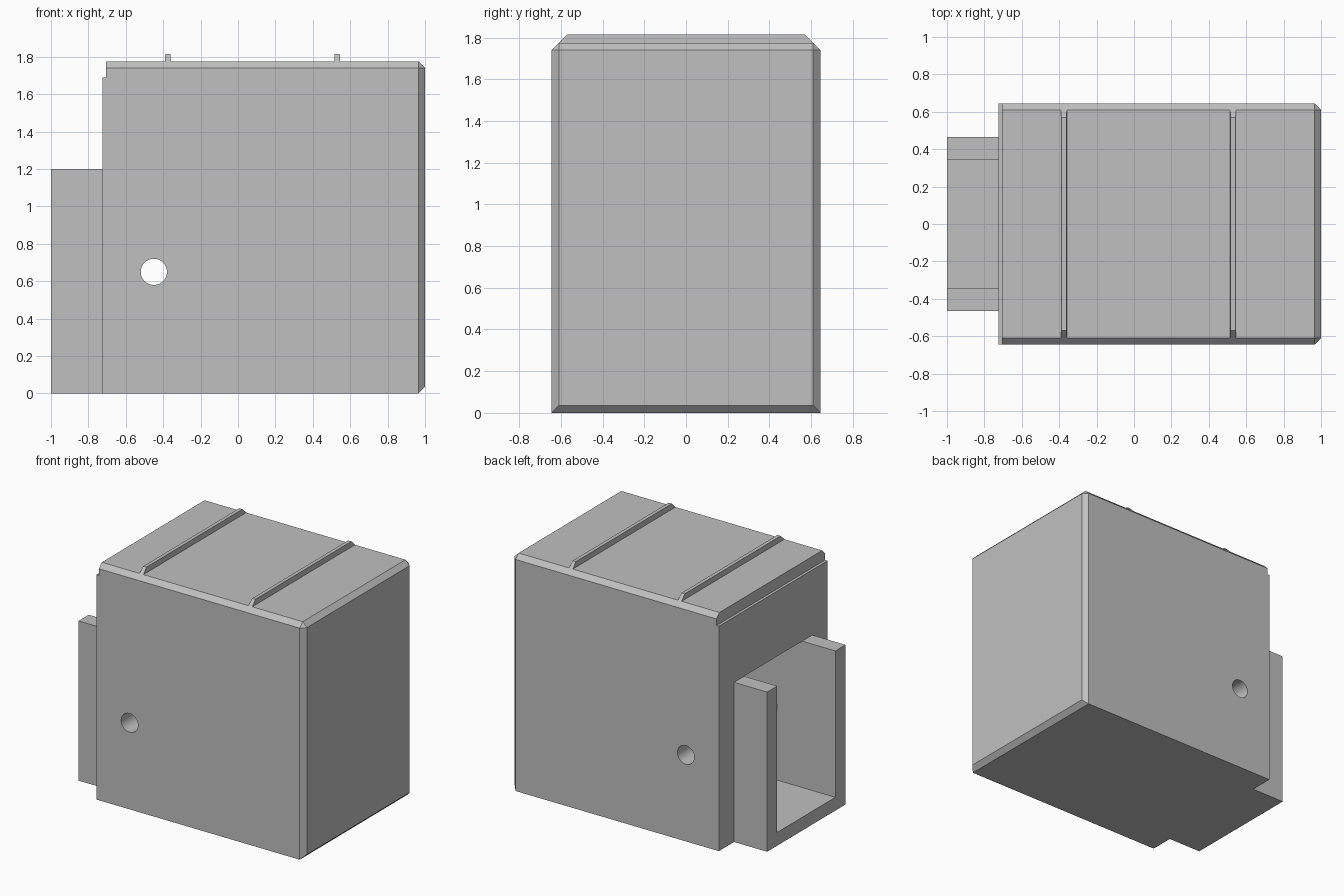
import bpy
import bmesh
from math import radians

if "Cube" in bpy.data.objects:
    bpy.data.objects.remove(bpy.data.objects["Cube"], do_unlink=True)

# One plain grey for everything
grey = bpy.data.materials.new("light_grey")
grey.use_nodes = True
colour = (0.53, 0.53, 0.53, 1)
grey.diffuse_color = colour
for node in grey.node_tree.nodes:
    if node.type == 'BSDF_PRINCIPLED':
        node.inputs["Base Color"].default_value = colour


def finish(name, bm):
    bmesh.ops.recalc_face_normals(bm, faces=bm.faces[:])
    mesh = bpy.data.meshes.new(name)
    bm.to_mesh(mesh)
    bm.free()
    mesh.materials.append(grey)
    obj = bpy.data.objects.new(name, mesh)
    bpy.context.collection.objects.link(obj)
    return obj


def box(x0, x1, half_y, z0, z1):
    bm = bmesh.new()
    bmesh.ops.create_cube(bm, size=1)
    for v in bm.verts:
        v.co = (x1 if v.co.x > 0 else x0,
                half_y if v.co.y > 0 else -half_y,
                z1 if v.co.z > 0 else z0)
    return bm


def cut(target, cutter):
    cutter.hide_render = True
    mod = target.modifiers.new("cut", 'BOOLEAN')
    mod.operation = 'DIFFERENCE'
    mod.solver = 'EXACT'
    mod.object = cutter
    bpy.ops.object.select_all(action='DESELECT')
    bpy.context.view_layer.objects.active = target
    target.select_set(True)
    bpy.ops.object.modifier_apply(modifier=mod.name)
    bpy.data.objects.remove(cutter, do_unlink=True)


BACK, HALF_Y, TOP, CHAMFER = -0.725, 0.645, 1.775, 0.035
WALL_Y, SLOT_Y, FLOOR, SLOT_TOP = 0.465, 0.345, 0.1, 1.2

# Main body, chamfered round its end face and along its two long top edges
bm = box(BACK, 1, HALF_Y, 0, TOP)
edges = []
for e in bm.edges:
    a, b = (v.co for v in e.verts)
    on_end = min(a.x, b.x) > 0.9
    long_top = min(a.z, b.z) > 1 and abs(a.x - b.x) > 1
    if on_end or long_top:
        edges.append(e)
bmesh.ops.bevel(bm, geom=edges, offset=CHAMFER, segments=1,
                affect='EDGES', profile=0.5)
body = finish("main_body", bm)

# Step at the top of the open end, slot into the body, and cross pin hole
cut(body, finish("step_cutter", box(-0.9, -0.705, 1, 1.69, 2)))
cut(body, finish("slot_cutter", box(-0.9, 0.1, SLOT_Y, FLOOR, SLOT_TOP)))
bpy.ops.mesh.primitive_cylinder_add(vertices=48, radius=0.07, depth=2,
                                    location=(-0.45, 0, 0.65),
                                    rotation=(radians(90), 0, 0))
cut(body, bpy.context.object)
bpy.ops.object.shade_smooth_by_angle(angle=radians(30))

# U-shaped channel projecting from the open end
profile = [(-WALL_Y, 0), (WALL_Y, 0), (WALL_Y, SLOT_TOP), (SLOT_Y, SLOT_TOP),
           (SLOT_Y, FLOOR), (-SLOT_Y, FLOOR), (-SLOT_Y, SLOT_TOP),
           (-WALL_Y, SLOT_TOP)]
bm = bmesh.new()
face = bm.faces.new([bm.verts.new((-1, y, z)) for y, z in profile])
grown = bmesh.ops.extrude_face_region(bm, geom=[face])["geom"]
for v in grown:
    if isinstance(v, bmesh.types.BMVert):
        v.co.x = BACK
finish("u_channel", bm)

# Two ribs across the top, with ends continuing the long chamfers
for name, x in (("rear_top_rib", -0.375), ("front_top_rib", 0.53)):
    bm = box(x - 0.016, x + 0.016, 0.61, TOP, 1.815)
    for v in bm.verts:
        if v.co.z > 1.8:
            v.co.y *= 0.57 / 0.61
            v.co.x = x + (v.co.x - x) * 0.85
    finish(name, bm)
